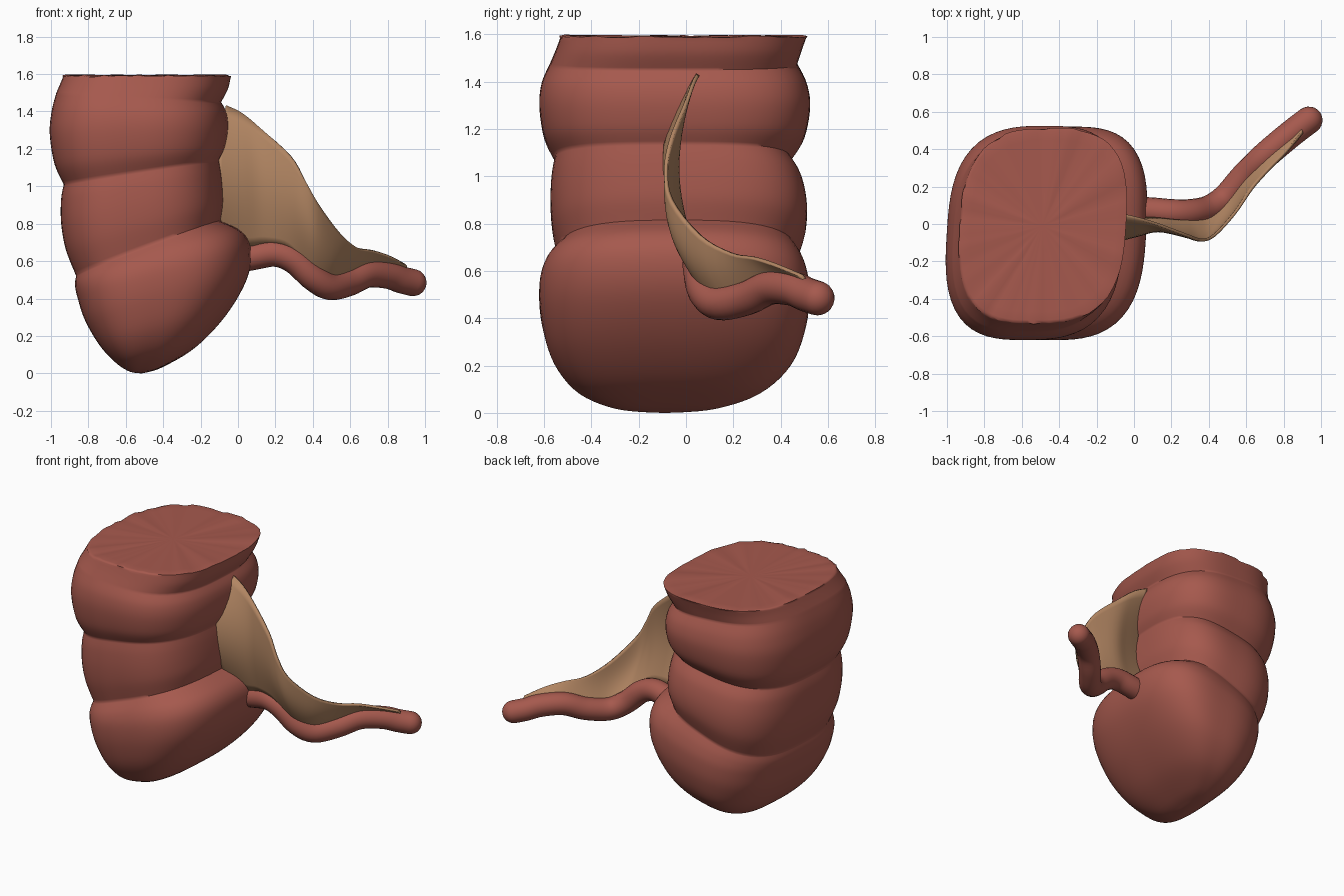
import bpy, bmesh, math, random
from mathutils import Vector

if "Cube" in bpy.data.objects:
    bpy.data.objects.remove(bpy.data.objects["Cube"])

random.seed(4)


def material(name, rgb):
    m = bpy.data.materials.new(name)
    m.diffuse_color = (*rgb, 1)
    m.use_nodes = True
    m.node_tree.nodes["Principled BSDF"].inputs["Base Color"].default_value = m.diffuse_color
    return m


RED = material("tissue red", (0.38, 0.1, 0.075))
TAN = material("membrane tan", (0.45, 0.24, 0.125))


def spline(keys, steps):
    """Catmull-Rom through tuples of any length."""
    k = [Vector(p) for p in keys]
    k = [k[0]] + k + [k[-1]]
    out = []
    for i in range(1, len(k) - 2):
        a, b, c, d = k[i - 1:i + 3]
        for s in range(steps):
            t = s / steps
            out.append(0.5 * (2 * b + (c - a) * t + (2 * a - 5 * b + 4 * c - d) * t * t
                              + (3 * b - a - 3 * c + d) * t ** 3))
    return out + [k[-1]]


def finish(name, bm, mat, angle=50):
    bmesh.ops.recalc_face_normals(bm, faces=bm.faces)
    me = bpy.data.meshes.new(name)
    bm.to_mesh(me)
    bm.free()
    ob = bpy.data.objects.new(name, me)
    bpy.context.collection.objects.link(ob)
    me.materials.append(mat)
    bpy.ops.object.select_all(action='DESELECT')
    ob.select_set(True)
    bpy.context.view_layer.objects.active = ob
    bpy.ops.object.shade_smooth_by_angle(angle=math.radians(angle))
    return ob


def skin(bm, rings, closed=True):
    rows = [[bm.verts.new(p) for p in r] for r in rings]
    n = len(rows[0])
    for a, b in zip(rows, rows[1:]):
        for i in range(n if closed else n - 1):
            j = (i + 1) % n
            bm.faces.new((a[i], a[j], b[j], b[i]))
    return rows


def cap(bm, row, p):
    c = bm.verts.new(p)
    for i in range(len(row)):
        bm.faces.new((row[i], row[(i + 1) % len(row)], c))


# Pouch: tilted rings as (left x, left z, right x, right z, front y, back y), one list per lobe
lobes = [
    [(-.93, 1.59, -.045, 1.59, -.53, .51), (-.945, 1.55, -.06, 1.52, -.55, .49),
     (-.965, 1.50, -.095, 1.45, -.575, .47)],
    [(-.965, 1.50, -.095, 1.45, -.575, .47), (-.99, 1.40, -.065, 1.39, -.61, .51),
     (-1.0, 1.28, -.055, 1.31, -.62, .525), (-.975, 1.12, -.07, 1.21, -.60, .50),
     (-.925, 1.01, -.10, 1.14, -.555, .44)],
    [(-.925, 1.01, -.10, 1.14, -.555, .44), (-.94, .93, -.088, 1.07, -.568, .485),
     (-.94, .80, -.08, .98, -.573, .51), (-.915, .66, -.08, .90, -.565, .505),
     (-.86, .52, -.095, .815, -.54, .465)],
    [(-.86, .52, -.095, .815, -.54, .465), (-.865, .47, .02, .755, -.595, .50),
     (-.85, .40, .065, .655, -.62, .52), (-.81, .28, .04, .50, -.61, .51),
     (-.73, .145, -.07, .31, -.56, .45), (-.645, .055, -.23, .14, -.46, .32),
     (-.58, .012, -.40, .035, -.31, .14), (-.535, .001, -.49, .004, -.16, -.02)],
]
keys = []
for lobe in lobes:
    pts = spline(lobe, 5)
    keys += pts if not keys else pts[1:]
N = 72


def ring(k, scale=1.0):
    lx, lz, rx, rz, y0, y1 = k
    out = []
    for i in range(N):
        a = 2 * math.pi * i / N
        c, s = math.cos(a), math.sin(a)
        r = scale / (abs(c) ** 2.9 + abs(s) ** 2.9) ** (1 / 2.9)
        c, s = c * r, s * r
        y = (y0 + y1) / 2 + s * (y1 - y0) / 2
        x = (lx + rx) / 2 + c * (rx - lx) / 2 + 0.09 * (y + .04) * (1 - c * c * .3)
        out.append(Vector((x, y, (lz + rz) / 2 + c * (rz - lz) / 2)))
    return out


rings = [ring(k) for k in keys]
wrinkle = [random.uniform(-1, 1) for _ in range(N)]
for i, p in enumerate(rings[0]):          # uneven cut rim
    p.x *= 1 + .008 * wrinkle[i]
    p.y *= 1 + .012 * wrinkle[i]
    p.z += .004 * wrinkle[i]
bm = bmesh.new()
lid = []
for sc in (.25, .5, .72, .88, .97):       # puckered lid with radial folds
    r = ring(keys[0], sc)
    for i, p in enumerate(r):
        p.z = 1.593 + .006 * wrinkle[i] * sc
    lid.append(r)
rows = skin(bm, lid + rings)
cap(bm, rows[0], (-.49, -.01, 1.594))
cap(bm, rows[-1], (-.515, -.09, 0))
finish("pouch", bm, RED, 60)

# Worm-like tube with rounded ends
path = spline([(-.06, .07, .60), (.08, .07, .625), (.20, .06, .643), (.30, .06, .605), (.40, .08, .515),
               (.49, .14, .465), (.59, .255, .485), (.69, .355, .53), (.80, .45, .525),
               (.875, .51, .50), (.935, .555, .485)], 5)
R, M = .073, 20
stations = [(p, (path[min(i + 1, len(path) - 1)] - path[max(i - 1, 0)]).normalized(), R)
            for i, p in enumerate(path)]
end, d, _ = stations[-1]
for k in range(1, 6):
    a = k * math.pi / 12
    stations.append((end + d * R * math.sin(a), d, R * math.cos(a)))
tube = []
for p, t, r in stations:
    u = t.cross(Vector((0, 0, 1))).normalized()
    v = u.cross(t)
    tube.append([p + r * (math.cos(2 * math.pi * j / M) * u + math.sin(2 * math.pi * j / M) * v)
                 for j in range(M)])
bm = bmesh.new()
rows = skin(bm, tube)
cap(bm, rows[0], path[0])
cap(bm, rows[-1], end + d * R)
finish("tube", bm, RED)

# Membrane: columns of (free edge xyz, tube edge xyz, sideways bulge x, y)
columns = spline([
    (-.065, .05, 1.43, -.08, .00, .74, -.04, -.12), (.02, .03, 1.39, .04, .03, .68, -.01, -.09),
    (.12, .00, 1.31, .14, .03, .69, 0, -.05), (.28, -.06, 1.165, .25, .02, .68, 0, -.035),
    (.36, -.085, 1.03, .33, .03, .62, 0, -.04), (.43, -.06, .90, .41, .06, .54, 0, -.04),
    (.54, .06, .75, .50, .13, .50, 0, -.03), (.63, .19, .675, .60, .25, .53, 0, -.01),
    (.72, .29, .655, .70, .35, .57, 0, 0), (.81, .38, .625, .80, .44, .57, 0, 0),
    (.90, .49, .58, .90, .52, .54, 0, 0)], 4)
sheet = []
for c in columns:
    top, low, side = Vector(c[:3]), Vector(c[3:6]), Vector((c[6], c[7], 0))
    sheet.append([top.lerp(low, t / 14) + side * math.sin(math.pi * t / 14) for t in range(15)])
bm = bmesh.new()
skin(bm, sheet, closed=False)
ob = finish("membrane", bm, TAN)
mod = ob.modifiers.new("thickness", 'SOLIDIFY')
mod.thickness = .016
mod.offset = 0
